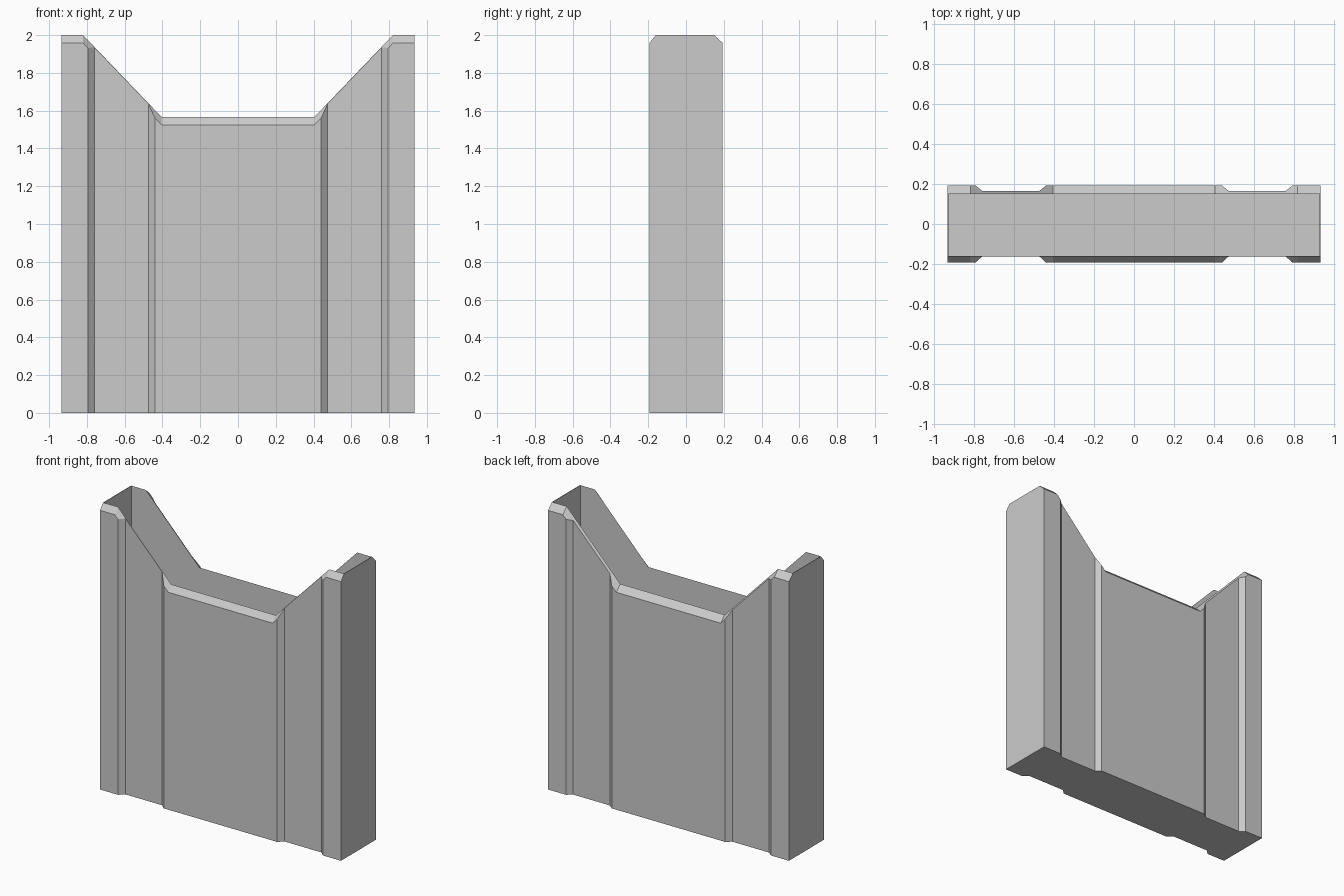
import bpy
import bmesh

if "Cube" in bpy.data.objects:
    bpy.data.objects.remove(bpy.data.objects["Cube"], do_unlink=True)

grey = bpy.data.materials.new("plain grey")
grey.use_nodes = True
colour = (0.6, 0.6, 0.6, 1)
grey.diffuse_color = colour
grey.node_tree.nodes["Principled BSDF"].inputs["Base Color"].default_value = colour

HALF_X, HALF_Y, BEVEL_DROP = 0.935, 0.194, 0.042
BACK_INNER, FRONT_INNER = 0.15, 0.16
SKIN = 0.004


def finish(name, bm):
    bmesh.ops.recalc_face_normals(bm, faces=bm.faces)
    mesh = bpy.data.meshes.new(name)
    bm.to_mesh(mesh)
    bm.free()
    mesh.materials.append(grey)
    obj = bpy.data.objects.new(name, mesh)
    bpy.context.collection.objects.link(obj)


def rim_height(x):
    """Low centre, sloping shoulders and tall ends."""
    t = (abs(x) - 0.405) / (0.82 - 0.405)
    return 1.567 + 0.433 * min(max(t, 0), 1)


def wall(name, side, inner, groove):
    """Grooved slab whose rim is bevelled down to its outer face."""
    half = [(0.405, HALF_Y), (0.44, HALF_Y), (0.475, groove), (0.76, groove),
            (0.795, HALF_Y), (0.82, HALF_Y), (HALF_X, HALF_Y)]
    stations = [(-x, y) for x, y in reversed(half)] + half
    bm = bmesh.new()
    rings = []
    for x, y in stations:
        top = rim_height(x)
        low = top - BEVEL_DROP * (y - inner) / (HALF_Y - inner)
        section = [(inner, 0), (y, 0), (y, low), (inner, top)]
        rings.append([bm.verts.new((x, side * d, z)) for d, z in section])
    for a, b in zip(rings, rings[1:]):
        for i in range(4):
            j = (i + 1) % 4
            bm.faces.new((a[i], a[j], b[j], b[i]))
    bm.faces.new(rings[0])
    bm.faces.new(rings[-1])
    finish(name, bm)


def box(name, low, high):
    bm = bmesh.new()
    bmesh.ops.create_cube(bm, size=1)
    for v in bm.verts:
        v.co = [lo if c < 0 else hi for c, lo, hi in zip(v.co, low, high)]
    finish(name, bm)


# Front and back grooved walls
wall("front_wall", -1, FRONT_INNER, 0.162)
wall("back_wall", 1, BACK_INNER, 0.165)

# Thin end walls
box("right_end_wall", (-HALF_X, -FRONT_INNER, 0), (-HALF_X + SKIN, BACK_INNER, 2))
box("left_end_wall", (HALF_X - SKIN, -FRONT_INNER, 0), (HALF_X, BACK_INNER, 2))

# Floor closing the hollow
box("floor", (-HALF_X + SKIN, -FRONT_INNER, 0), (HALF_X - SKIN, BACK_INNER, SKIN))
